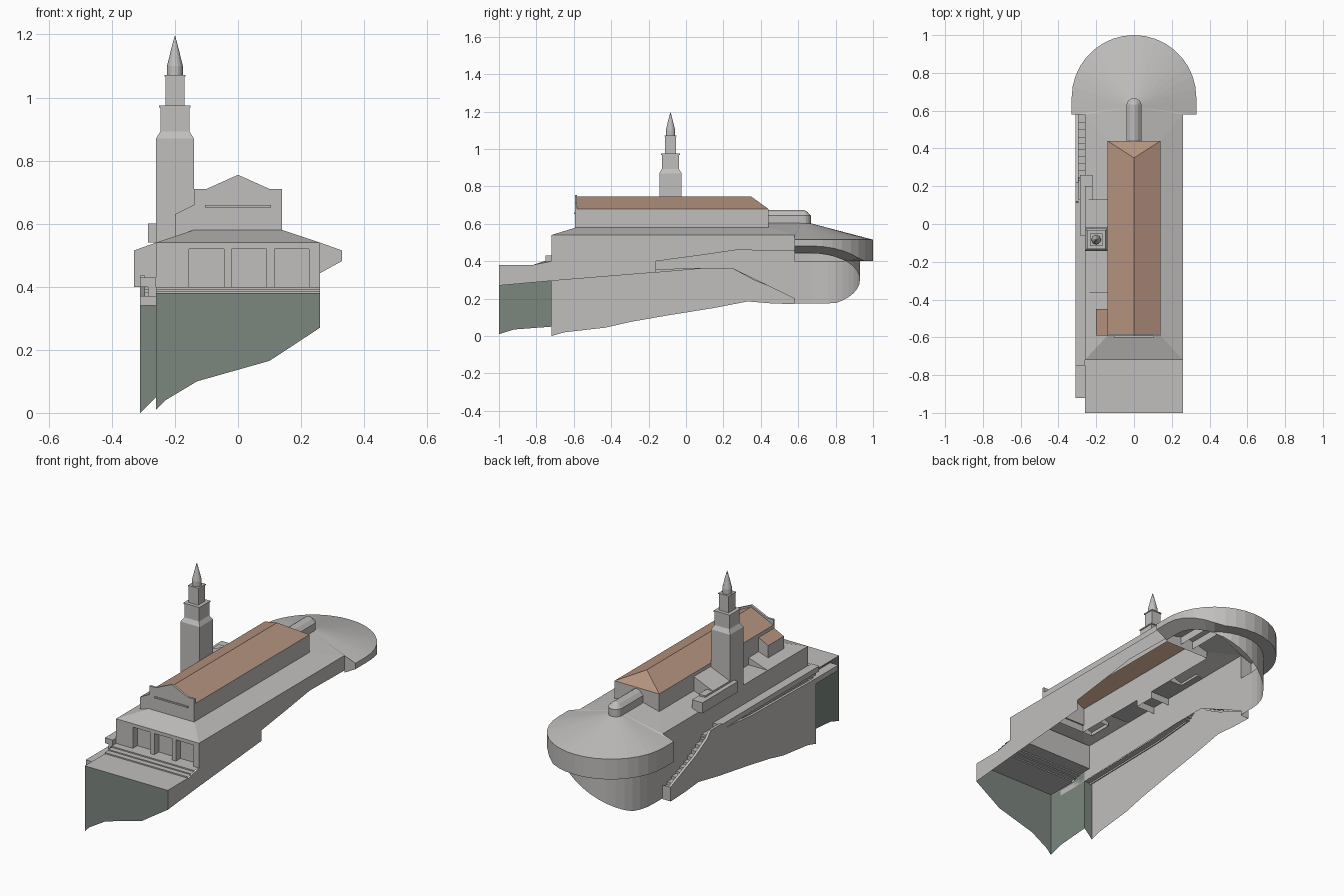
import bpy, bmesh, math
from mathutils import Vector

cube = bpy.data.objects.get("Cube")
if cube:
    bpy.data.objects.remove(cube, do_unlink=True)


def material(name, rgb):
    mat = bpy.data.materials.new(name)
    mat.use_nodes = True
    mat.diffuse_color = (*rgb, 1)
    mat.node_tree.nodes["Principled BSDF"].inputs["Base Color"].default_value = (*rgb, 1)
    return mat


stone = material("pale stone", (.53, .52, .51))
green = material("grey green", (.2, .24, .21))
tile = material("clay tile", (.46, .29, .21))


def mesh(name, polys, mats=stone, rule=None):
    """Object from a list of polygons; rule(face) picks a material index."""
    bm = bmesh.new()
    for poly in polys:
        bm.faces.new([bm.verts.new(p) for p in poly])
    bmesh.ops.remove_doubles(bm, verts=bm.verts, dist=.0002)
    bmesh.ops.recalc_face_normals(bm, faces=bm.faces)
    for f in bm.faces:
        f.material_index = rule(f) if rule else 0
    me = bpy.data.meshes.new(name)
    bm.to_mesh(me)
    bm.free()
    for m in (mats if isinstance(mats, list) else [mats]):
        me.materials.append(m)
    ob = bpy.data.objects.new(name, me)
    bpy.context.collection.objects.link(ob)
    return ob


def strip(a, b, closed=False):
    """Quads joining two equally long point rows."""
    n = len(a)
    return [[a[i], a[(i + 1) % n], b[(i + 1) % n], b[i]]
            for i in range(n if closed else n - 1)]


def loft(rings, top=True, bottom=False):
    polys = []
    for a, b in zip(rings, rings[1:]):
        polys += strip(a, b, True)
    return polys + ([rings[-1]] if top else []) + ([rings[0]] if bottom else [])


def rect(x0, x1, y0, y1, z):
    return [(x0, y0, z), (x1, y0, z), (x1, y1, z), (x0, y1, z)]


def box(name, x0, x1, y0, y1, z0, z1, mat=stone, bottom=False):
    return mesh(name, loft([rect(x0, x1, y0, y1, z) for z in (z0, z1)], True, bottom), mat)


def along_x(yz, x):
    return [(x, y, z) for y, z in yz]


def along_y(xz, y):
    return [(x, y, z) for x, z in xz]


W, F, B = .26, -.72, .58        # half width, porch front, start of the apse
N, NF, NB = .14, -.59, .44      # nave half width, front and back

# Terrace, steps and the green retaining wall
steps = [(-1, .38), (-.82, .38), (-.82, .387), (-.79, .387), (-.79, .393),
         (-.76, .393), (-.76, .4), (-.68, .4)]
mesh("terrace_steps", strip(along_x(steps, -W), along_x(steps, W)))
front_low = [(-W, .01), (-.23, .04), (-.13, .1), (.1, .165), (W, .27)]
mesh("front_retaining_wall", [along_y(front_low + [(W, .38), (-W, .38)], -1)], green)
mesh("side_retaining_wall",
     [along_x([(-1, .01), (-.92, .035), (F, .05), (F, .4), (-.76, .4), (-.82, .38), (-1, .38)], -W)], green)
mesh("retaining_wall_return", [along_y([(-.31, .0), (-W, .05), (-W, .34), (-.31, .34)], F)], green)

# Body side walls, following the sloping ground
east_low = [(-1, .27), (F, .295), (-.16, .34), (-.16, .4), (.1, .435), (.27, .46), (B, .455)]
mesh("left_wall", [along_x(east_low + [(B, .54), (F, .54), (F, .4), (-.82, .38), (-1, .38)], W)])
west_low = [(F, .34), (.05, .36), (.25, .36), (B, .2)]
mesh("right_wall", [along_x(west_low + [(B, .54), (F, .54)], -W)])

# Porch with three openings
for i, (x0, x1) in enumerate([(-W, -.155), (-.045, -.02), (.09, .115), (.225, W)]):
    box("porch_pier_%d" % i, x0, x1, F, -.68, .4, .52)
box("porch_lintel", -W, W, F, -.68, .52, .54, bottom=True)
mesh("porch_back_wall", [along_y([(-W, .4), (W, .4), (W, .54), (-W, .54)], -.68)])

# Aisle roofs around the nave
lo, hi, apex = .54, .58, (0, .62, .615)
mesh("aisle_roof", [
    [(-W, F, lo), (W, F, lo), (N, NF, hi), (-N, NF, hi)],
    [(W, F, lo), (W, B, lo), (N, NB, hi), (N, NF, hi)],
    [(-W, F, lo), (-N, NF, hi), (-N, -.36, hi), (-W, -.36, lo)],
    [(-W, .13, lo), (-N, .13, hi), (-N, NB, hi), (-W, B, lo)],
    [(-W, -.36, lo), (-N, -.36, lo), (-N, -.36, hi)],
] + [[(s * W, B, lo), (s * N, NB, hi), (0, NB, .615), apex] for s in (-1, 1)])
mesh("side_terrace", [rect(-W, -N, -.36, .13, lo)])

# Nave with hipped roof and gabled front
mesh("nave", loft([rect(-N, N, NF, NB, z) for z in (lo, .68)], False))
ridge_f, ridge_b = (0, NF, .745), (0, .35, .745)
mesh("nave_roof",
     [[(s * N, NF, .68), (s * N, NB, .68), ridge_b, ridge_f] for s in (-1, 1)]
     + [[(-N, NB, .68), (N, NB, .68), ridge_b]], tile)
gable = [(-N, hi), (N, hi), (N, .71), (.1, .71), (0, .755), (-.1, .71), (-N, .71)]
mesh("gable_front", loft([along_y(gable, y) for y in (-.594, -.582)], True, True))
box("gable_ledge", -.105, .105, -.6, -.59, .652, .66, bottom=True)


# Lean-to annexes beside the nave
def lean_to(name, x0, y0, y1, z_low, z_high, mats, rule=None):
    shape = [(x0, lo), (x0, z_low), (-N, z_high), (-N, lo)]
    a, b = along_y(shape, y0), along_y(shape, y1)
    mesh(name, strip(a, b) + [a, b], mats, rule)


lean_to("front_annex", -.2, NF, -.45, .63, .66, [stone, tile],
        lambda f: int(abs(f.normal.z) > .5))
lean_to("back_annex", -W, -.02, .13, .61, .66, stone)
box("annex_step", -W, -.22, .13, .2, lo, .61)
box("annex_bay", -.285, -.22, -.06, .26, lo, .6, bottom=True)

# Bell tower
tx, ty = -.2, -.083


def square(r, z):
    return rect(tx - r, tx + r, ty - r, ty + r, z)


def circle(r, z, n=16):
    return [(tx + r * math.cos(math.tau * i / n), ty + r * math.sin(math.tau * i / n), z)
            for i in range(n)]


mesh("tower", loft([square(r, z) for r, z in [
    (.06, .5), (.06, .87), (.046, .893), (.046, .968), (.05, .968), (.05, .975),
    (.03, .975), (.03, 1.066), (.033, 1.066), (.033, 1.072)]]))
mesh("spire", loft([circle(r, z) for r, z in [
    (.025, 1.07), (.025, 1.1), (.013, 1.15), (.001, 1.195)]]))


# Apse: conical roof, deep rim and a lower drum cut by the ground
def ground(p):
    return .3 + .55 * p[0]


def arc(r, n=18):
    cy = .67
    pts = [(r * math.cos(math.pi * i / n), cy + r * math.sin(math.pi * i / n)) for i in range(n + 1)]
    return [(r, B)] + pts + [(-r, B)]


def lift(pts, height):
    return [(x, y, height((x, y))) for x, y in pts]


outer, inner = arc(.33), arc(W)
eave = lift(outer, lambda p: .515)
rim_low = lift(outer, lambda p: max(.4, ground(p)))
drum_top = lift(inner, lambda p: max(.4, ground(p)))
drum_low = lift(inner, lambda p: min(max(ground(p), .175), .45))
mesh("apse_roof", [[a, b, apex] for a, b in zip(eave, eave[1:])]
     + [[eave[i], (s * W, B, lo), apex] for i, s in ((0, 1), (-1, -1))])
mesh("apse_rim", strip(eave, rim_low) + strip(rim_low, drum_top)
     + [[eave[i], rim_low[i], drum_top[i], (s * W, B, lo)] for i, s in ((0, 1), (-1, -1))])
drum_low = [(x, y, min(z, t[2] - .001)) for (x, y, z), t in zip(drum_low, drum_top)]
mesh("apse_drum", strip(drum_top, drum_low))


# Lantern with a rounded end on the apse roof
def lantern_ring(r, z):
    end = [(r * math.cos(math.pi * i / 8), .627 + r * math.sin(math.pi * i / 8), z) for i in range(9)]
    return [(r, NB, z)] + end + [(-r, NB, z)]


mesh("lantern", loft([lantern_ring(r, z) for r, z in [
    (.04, .56), (.04, .645), (.022, .664), (.006, .673)]]))

# Outer walk: wall on the ground, ramp and descending stair
walk = [(F, .37), (-.15, .38), (.08, .4), (.12, .435), (.22, .435),
        (.25, .4), (.36, .34), (.46, .3), (B, .25)]
west_ground = [(F, 0), (-.65, .02), (-.43, .045), (-.3, .075), (-.1, .11),
               (.15, .15), (.33, .185), (.45, .175), (B, .17)]
mesh("outer_wall", [along_x(west_ground + walk[::-1], -.31)])
mesh("outer_wall_parapet", strip(along_x(walk, -.31), along_x(walk, -.295))
     + [along_x(walk + [(y, z - .04) for y, z in walk[::-1]], -.295)])
deck = [(y, z - .03) for y, z in walk]
treads = []
for (y0, z0), (y1, z1) in zip(deck, deck[1:]):
    n = 3 if abs(z1 - z0) > .025 else 1
    for i in range(n):
        z = z0 + (z1 - z0) * i / n
        treads += [(y0 + (y1 - y0) * i / n, z), (y0 + (y1 - y0) * (i + 1) / n, z if n > 1 else z1)]
mesh("walk_treads", strip(along_x(treads, -.31), along_x(treads, -W)))
mesh("outer_wall_end", [along_y([(-.31, .17), (-W, .17), (-W, .25), (-.31, .25)], B)])
box("lower_landing", -.31, -W, -.92, F, .34, .37, bottom=True)
box("walk_kerb", -.285, -W, -.75, .1, .37, .4)
box("upper_walk", -.31, -W, -.75, .13, .4, .43, bottom=True)
